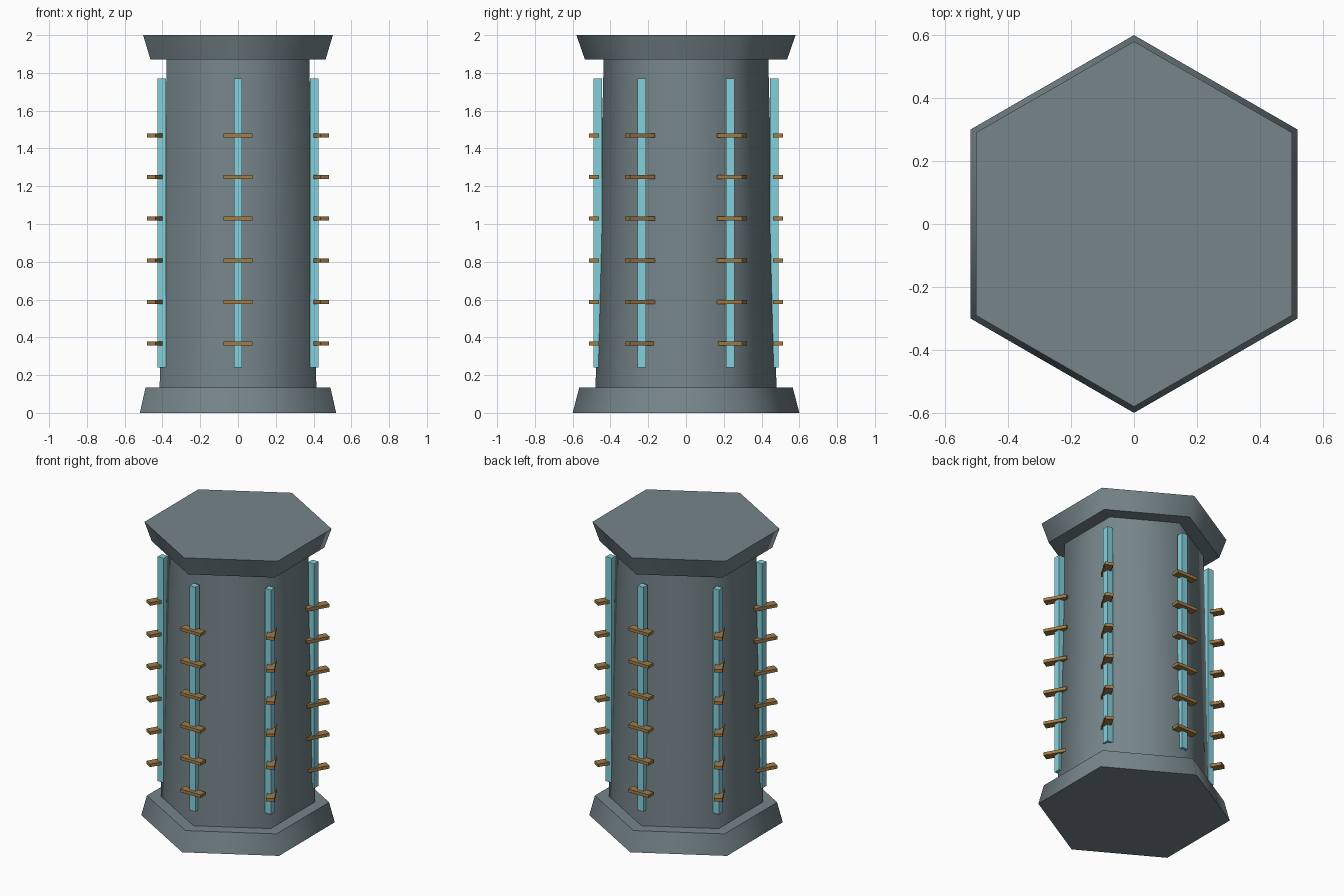
import bpy
import math

if "Cube" in bpy.data.objects:
    bpy.data.objects.remove(bpy.data.objects["Cube"])


def material(name, color):
    m = bpy.data.materials.new(name)
    m.diffuse_color = (*color, 1.0)
    m.use_nodes = True
    m.node_tree.nodes["Principled BSDF"].inputs["Base Color"].default_value = m.diffuse_color
    return m


SLATE = material("slate grey", (0.18, 0.235, 0.255))
CYAN = material("pale cyan", (0.23, 0.63, 0.72))
BRONZE = material("bronze brown", (0.36, 0.20, 0.06))


def hex_section(name, z0, z1, r0, r1):
    """Tapered six-sided block with corners on the y axis and smooth sides."""
    bpy.ops.mesh.primitive_cone_add(
        vertices=6, radius1=r0, radius2=r1, depth=z1 - z0,
        location=(0, 0, (z0 + z1) / 2))
    ob = bpy.context.object
    ob.name = name
    ob.data.materials.append(SLATE)
    bpy.ops.object.shade_smooth_by_angle(angle=math.radians(65))
    return ob


def box(name, size, location, mat, turn=0.0):
    bpy.ops.mesh.primitive_cube_add(size=1, location=location, rotation=(0, 0, turn))
    ob = bpy.context.object
    ob.name = name
    ob.scale = size
    ob.data.materials.append(mat)
    return ob


# Pillar: flared base, tapered shaft, flared cap
hex_section("base", 0.0, 0.135, 0.60, 0.565)
hex_section("shaft", 0.10, 1.90, 0.48, 0.435)
hex_section("cap", 1.87, 2.0, 0.535, 0.58)

# A glowing strip with six cross rungs on every corner
for i in range(6):
    a = math.radians(-90 + 60 * i)
    c, s = math.cos(a), math.sin(a)
    box(f"strip_{i + 1}", (0.044, 0.044, 1.53),
        (0.467 * c, 0.467 * s, 1.005), CYAN)
    for j in range(6):
        box(f"rung_{i + 1}_{j + 1}", (0.152, 0.052, 0.021),
            (0.487 * c, 0.487 * s, 0.368 + 0.22 * j), BRONZE,
            turn=-math.radians(60 * i))
